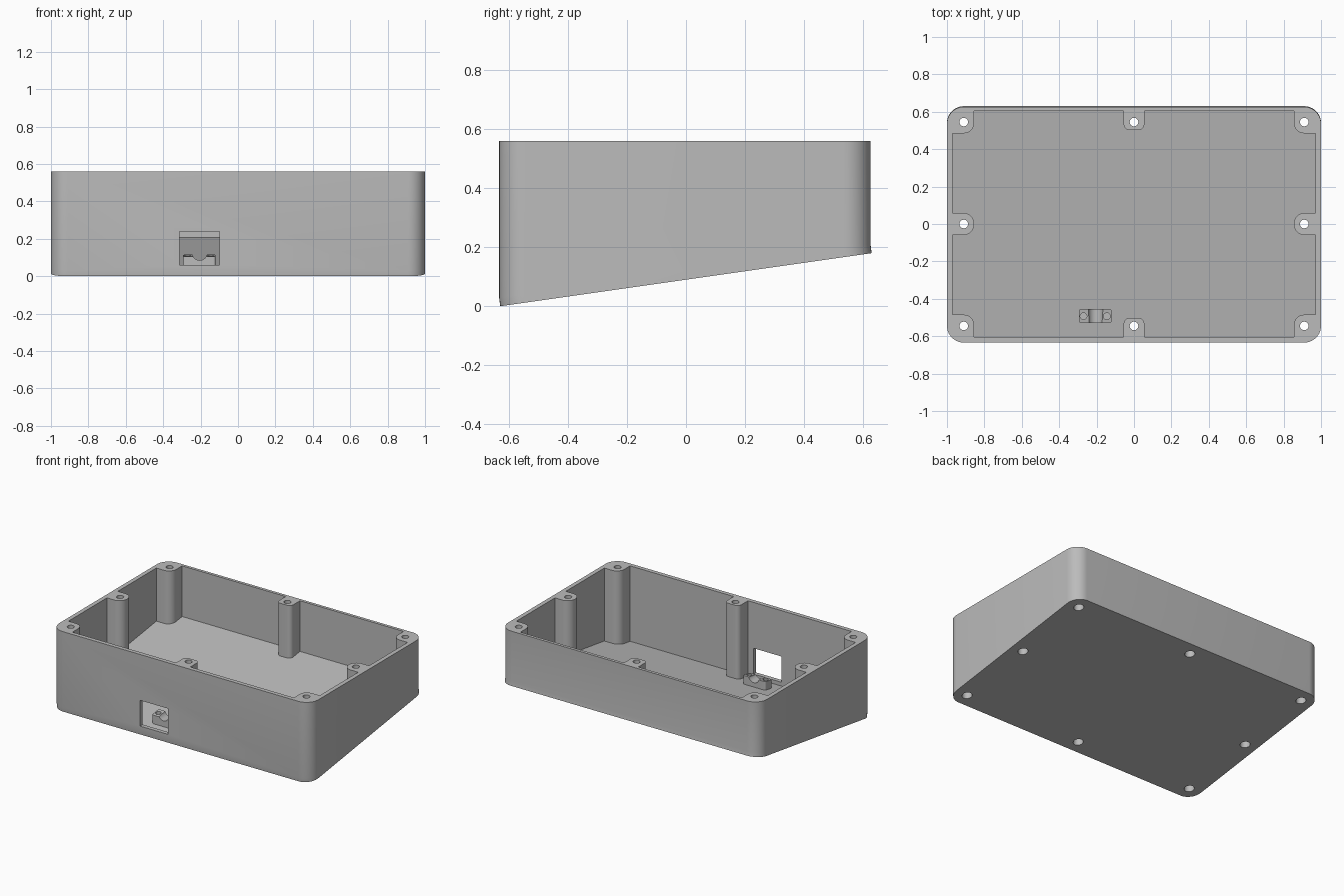
import bpy, bmesh
from math import sin, cos, pi
from mathutils import Vector

cube = bpy.data.objects.get("Cube")
if cube:
    bpy.data.objects.remove(cube)

SLOPE = 0.18 / 1.26
TOP, FLOOR = 0.56, 0.03

grey = bpy.data.materials.new("matte grey")
grey.use_nodes = True
grey.diffuse_color = (0.5, 0.5, 0.5, 1)
grey.node_tree.nodes["Principled BSDF"].inputs["Base Color"].default_value = (0.5, 0.5, 0.5, 1)


def base(y):
    """Height of the tilted underside."""
    return SLOPE * (y + 0.63)


def fillet(corners, steps=10):
    """Closed outline from (x, y, radius) right-angle corners."""
    out = []
    for i, (x, y, r) in enumerate(corners):
        p = Vector((x, y))
        if r == 0:
            out.append(p)
            continue
        a = (Vector(corners[i - 1][:2]) - p).normalized() * r
        b = (Vector(corners[(i + 1) % len(corners)][:2]) - p).normalized() * r
        for k in range(steps + 1):
            t = k / steps * pi / 2
            out.append(p + a * (1 - sin(t)) + b * (1 - cos(t)))
    return out


def rectangle(cx, cy, hx, hy, r):
    return fillet([(cx + sx * hx, cy + sy * hy, r)
                   for sx, sy in ((1, -1), (1, 1), (-1, 1), (-1, -1))])


def circle(cx, cy, r, n=32):
    return [Vector((cx + r * cos(2 * pi * k / n), cy + r * sin(2 * pi * k / n))) for k in range(n)]


def loft(name, rings):
    """Capped solid through rings of 3D points."""
    bm = bmesh.new()
    rows = [[bm.verts.new(p) for p in ring] for ring in rings]
    n = len(rows[0])
    for low, high in zip(rows, rows[1:]):
        for i in range(n):
            j = (i + 1) % n
            bm.faces.new((low[i], low[j], high[j], high[i]))
    bm.faces.new(rows[0][::-1])
    bm.faces.new(rows[-1])
    bmesh.ops.recalc_face_normals(bm, faces=bm.faces)
    mesh = bpy.data.meshes.new(name)
    bm.to_mesh(mesh)
    bm.free()
    mesh.materials.append(grey)
    obj = bpy.data.objects.new(name, mesh)
    bpy.context.collection.objects.link(obj)
    return obj


def ring(outline, height, dy=0.0):
    """Place an outline at a fixed height or on a height rule of y."""
    return [(p.x, p.y + dy, height(p.y + dy) if callable(height) else height) for p in outline]


def cut(target, cutter):
    cutter.hide_render = True
    mod = target.modifiers.new("cut", "BOOLEAN")
    mod.operation, mod.solver, mod.object = "DIFFERENCE", "EXACT", cutter
    bpy.ops.object.select_all(action="DESELECT")
    bpy.context.view_layer.objects.active = target
    target.select_set(True)
    bpy.ops.object.modifier_apply(modifier=mod.name)
    bpy.data.objects.remove(cutter)


def smooth(obj):
    bpy.ops.object.select_all(action="DESELECT")
    bpy.context.view_layer.objects.active = obj
    obj.select_set(True)
    bpy.ops.object.shade_smooth_by_angle(angle=0.5)


# Outer shell with a tilted base plate
outline = rectangle(0, 0, 1, 0.63, 0.09)
shell = loft("enclosure_shell", [
    ring(outline, base),
    ring(outline, lambda y: base(y) + FLOOR, -0.004),
    ring(outline, TOP, -0.004)])

# Cavity whose outline leaves the eight screw posts standing
quarter = [(0.855, 0.06, 0.058), (0.97, 0.06, 0), (0.97, 0.485, 0), (0.855, 0.485, 0.055),
           (0.855, 0.605, 0), (0.055, 0.605, 0), (0.055, 0.503, 0.03)]
corners = []
for sx, sy in ((1, 1), (-1, 1), (-1, -1), (1, -1)):
    corners += [(sx * x, sy * y, r) for x, y, r in quarter][::sx * sy]
cavity = fillet(corners)
cut(shell, loft("cavity_cutter", [ring(cavity, lambda y: base(y) + FLOOR), ring(cavity, 0.7)]))

# Screw holes, wider where they open underneath
for x in (-0.91, 0, 0.91):
    for y in (-0.545, 0, 0.545):
        if x or y:
            wide, narrow = circle(x, y, 0.032), circle(x, y, 0.023)
            step = base(y) + 0.1
            cut(shell, loft("hole_cutter", [ring(wide, -0.1), ring(wide, step),
                                            ring(narrow, step), ring(narrow, 0.7)]))

# Cable window in the front wall
window = rectangle(-0.205, -0.62, 0.107, 0.04, 0)
cut(shell, loft("window_cutter", [ring(window, 0.06), ring(window, 0.24)]))
smooth(shell)

# Cable clamp behind the window, with saddle and screw holes
pad = rectangle(-0.207, -0.492, 0.087, 0.037, 0.012)
clamp = loft("cable_clamp", [ring(pad, lambda y: base(y) + FLOOR - 0.005),
                             ring(pad, lambda y: base(y) + FLOOR + 0.06)])
saddle = circle(-0.205, 0.125, 0.04)
cut(clamp, loft("saddle_cutter", [[(p.x, y, p.y) for p in saddle] for y in (-0.6, -0.4)]))
for x in (-0.27, -0.145):
    hole = circle(x, -0.493, 0.018, 20)
    cut(clamp, loft("clamp_hole_cutter", [ring(hole, 0.06), ring(hole, 0.2)]))
smooth(clamp)
